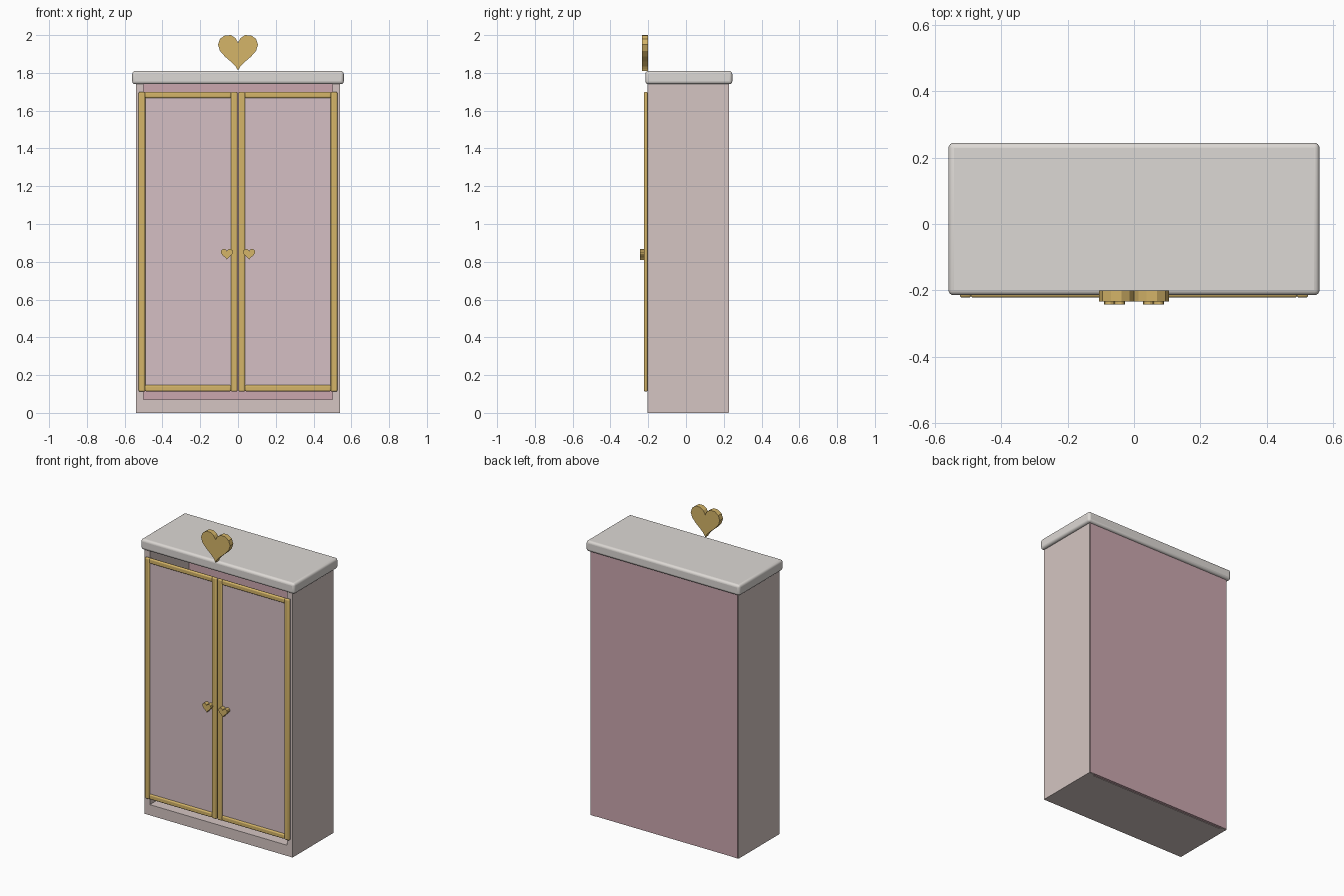
import bpy, bmesh, math

if "Cube" in bpy.data.objects:
    bpy.data.objects.remove(bpy.data.objects["Cube"])


def material(name, rgb):
    m = bpy.data.materials.new(name)
    m.diffuse_color = (*rgb, 1)
    m.use_nodes = True
    m.node_tree.nodes["Principled BSDF"].inputs["Base Color"].default_value = m.diffuse_color
    return m


IVORY = material("ivory", (0.72, 0.69, 0.66))
BLUSH = material("blush", (0.66, 0.56, 0.54))
ROSE = material("rose", (0.60, 0.39, 0.43))
DOOR = material("pale_rose", (0.66, 0.52, 0.55))
GOLD = material("gold", (0.66, 0.46, 0.14))


def finish(name, bm, mat):
    bmesh.ops.recalc_face_normals(bm, faces=bm.faces)
    me = bpy.data.meshes.new(name)
    bm.to_mesh(me)
    bm.free()
    me.materials.append(mat)
    ob = bpy.data.objects.new(name, me)
    bpy.context.collection.objects.link(ob)
    return ob


def box(name, xs, ys, zs, mat, bevel=0.0, segments=4):
    bm = bmesh.new()
    bmesh.ops.create_cube(bm, size=1)
    for v in bm.verts:
        for i, (a, b) in enumerate((xs, ys, zs)):
            v.co[i] = (a + b) / 2 + v.co[i] * abs(b - a)
    ob = finish(name, bm, mat)
    if bevel:
        mod = ob.modifiers.new("rounded", "BEVEL")
        mod.width, mod.segments = bevel, segments
        bpy.context.view_layer.objects.active = ob
        ob.select_set(True)
        bpy.ops.object.shade_smooth_by_angle(angle=math.radians(40))
        ob.select_set(False)
    return ob


def heart(name, x, z_tip, width, ys, steps=24):
    # extruded heart outline, faceted
    s = width / 32
    bm = bmesh.new()
    verts = []
    for i in range(steps):
        t = 2 * math.pi * i / steps
        hx = 16 * math.sin(t) ** 3
        hz = 13 * math.cos(t) - 5 * math.cos(2 * t) - 2 * math.cos(3 * t) - math.cos(4 * t)
        verts.append(bm.verts.new((x + hx * s, ys[0], z_tip + (hz + 17) * s)))
    face = bm.faces.new(verts)
    out = bmesh.ops.extrude_face_region(bm, geom=[face], use_keep_orig=True)
    moved = [g for g in out["geom"] if isinstance(g, bmesh.types.BMVert)]
    bmesh.ops.translate(bm, verts=moved, vec=(0, ys[1] - ys[0], 0))
    return finish(name, bm, GOLD)


# carcass
FRONT = -0.203
box("bottom_board", (-0.5, 0.5), (FRONT, 0.21), (0, 0.07), BLUSH)
box("back_panel", (-0.535, 0.535), (0.205, 0.228), (0.003, 1.745), ROSE)
box("top_board", (-0.56, 0.56), (-0.215, 0.245), (1.74, 1.81), IVORY, 0.016)

# sides, doors, trims and handles, one set per side
for side, s in (("left", -1), ("right", 1)):
    box(side + "_side", (s * 0.5, s * 0.54), (FRONT, 0.225), (0, 1.745), BLUSH)
    box(side + "_door", (s * 0.006, s * 0.523), (-0.213, FRONT), (0.115, 1.697), DOOR)
    trim = (-0.222, FRONT)
    for part, a in (("inner", 0.003), ("outer", 0.491)):
        box(f"{side}_door_{part}_trim", (s * a, s * (a + 0.035)), trim, (0.112, 1.7), GOLD, 0.008, 3)
    for part, z in (("lower", 0.114), ("upper", 1.667)):
        box(f"{side}_door_{part}_trim", (s * 0.036, s * 0.493), trim, (z, z + 0.033), GOLD, 0.008, 3)
    heart(side + "_handle", s * 0.059, 0.81, 0.064, (-0.243, -0.212))

# crest
heart("crest_heart", 0, 1.81, 0.212, (-0.234, -0.2))
